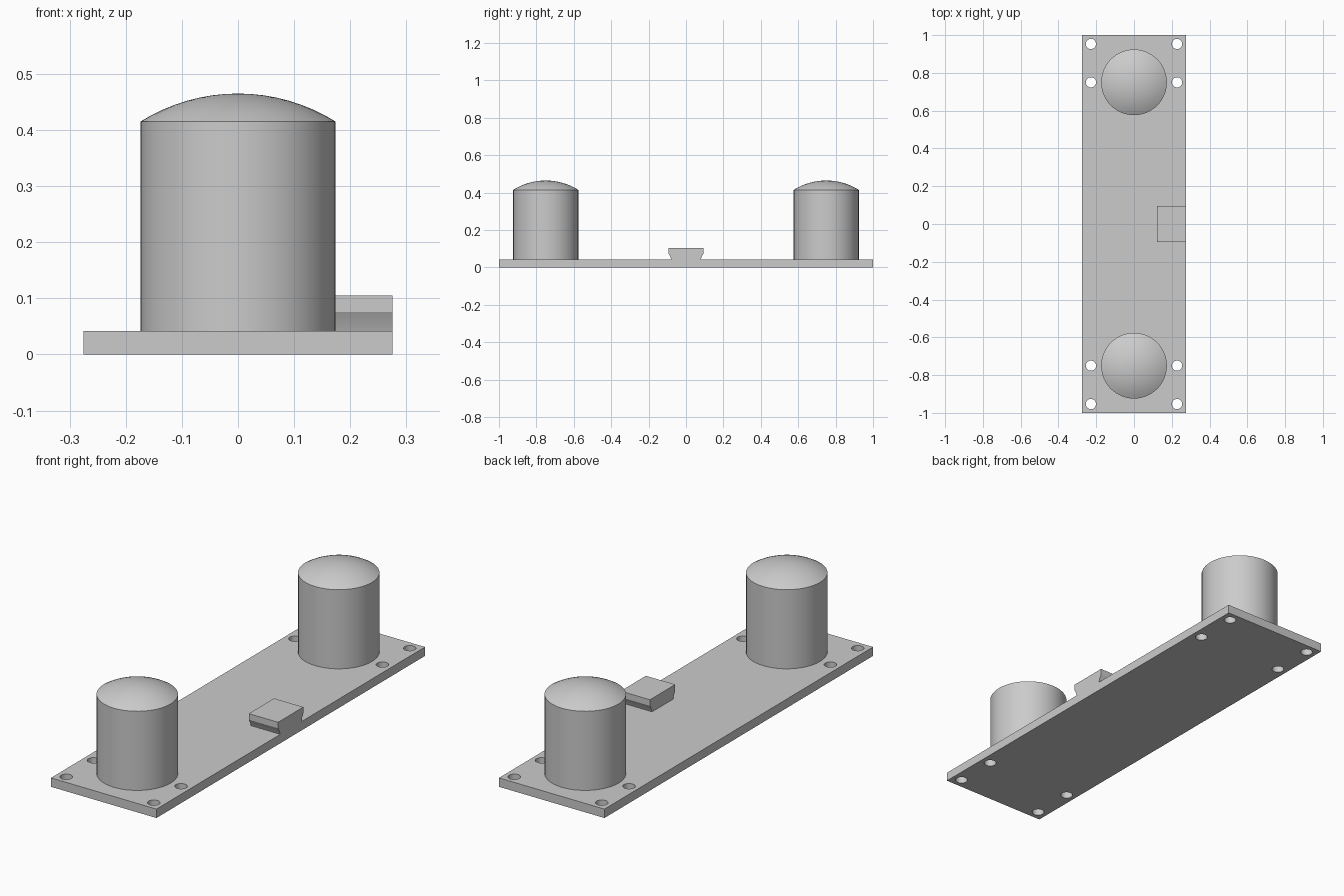
import bpy
import bmesh
from math import radians, cos, sin, asin

if "Cube" in bpy.data.objects:
    bpy.data.objects.remove(bpy.data.objects["Cube"])

PLATE_TOP = 0.042
HALF_WIDTH = 0.275

grey = bpy.data.materials.new("plain grey")
grey.use_nodes = True
grey.diffuse_color = (0.6, 0.6, 0.6, 1)
grey.node_tree.nodes["Principled BSDF"].inputs["Base Color"].default_value = (0.6, 0.6, 0.6, 1)


def finish(obj, name):
    obj.name = obj.data.name = name
    obj.data.materials.clear()
    obj.data.materials.append(grey)
    bpy.ops.object.select_all(action="DESELECT")
    obj.select_set(True)
    bpy.context.view_layer.objects.active = obj
    bpy.ops.object.shade_smooth_by_angle(angle=radians(25))


def mesh_object(bm, name):
    bmesh.ops.recalc_face_normals(bm, faces=bm.faces)
    mesh = bpy.data.meshes.new(name)
    bm.to_mesh(mesh)
    bm.free()
    obj = bpy.data.objects.new(name, mesh)
    bpy.context.collection.objects.link(obj)
    return obj


# Base plate with four mounting holes at each end
bpy.ops.mesh.primitive_cube_add(size=1, location=(0, 0, PLATE_TOP / 2))
plate = bpy.context.object
plate.scale = (2 * HALF_WIDTH, 2, PLATE_TOP)
bpy.ops.object.transform_apply(location=True, scale=True)

holes = bmesh.new()
for x in (-0.228, 0.228):
    for y in (-0.953, -0.75, 0.75, 0.953):
        ring = bmesh.ops.create_cone(holes, cap_ends=True, segments=32,
                                     radius1=0.027, radius2=0.027, depth=0.2)
        bmesh.ops.translate(holes, verts=ring["verts"], vec=(x, y, 0))
cutter = mesh_object(holes, "hole_cutter")
cutter.hide_render = True

cut = plate.modifiers.new("holes", "BOOLEAN")
cut.operation = "DIFFERENCE"
cut.solver = "EXACT"
cut.object = cutter
bpy.context.view_layer.objects.active = plate
bpy.ops.object.modifier_apply(modifier=cut.name)
bpy.data.objects.remove(cutter)
finish(plate, "base_plate")


# Domed cylinders, lathed from a wall and a spherical cap
def domed_cylinder(name, y, radius=0.174, shoulder=0.415, top=0.465):
    rise = top - shoulder
    sphere = (radius ** 2 + rise ** 2) / (2 * rise)
    sweep = asin(radius / sphere)
    steps = 8
    profile = [(0, PLATE_TOP), (radius, PLATE_TOP)]
    for i in range(steps + 1):
        a = sweep * (1 - i / steps)
        profile.append((sphere * sin(a), top - sphere * (1 - cos(a))))
    bm = bmesh.new()
    verts = [bm.verts.new((r, 0, z)) for r, z in profile]
    edges = [bm.edges.new(pair) for pair in zip(verts, verts[1:])]
    bmesh.ops.spin(bm, geom=verts + edges, cent=(0, 0, 0), axis=(0, 0, 1),
                   angle=radians(360), steps=48)
    bmesh.ops.remove_doubles(bm, verts=bm.verts, dist=0.0001)
    bmesh.ops.translate(bm, verts=bm.verts, vec=(0, y, 0))
    finish(mesh_object(bm, name), name)


domed_cylinder("front_sensor_can", -0.75)
domed_cylinder("back_sensor_can", 0.75)

# Connector: tapered section extruded inwards from the plate edge
half = [(0.078, PLATE_TOP), (0.083, 0.056), (0.094, 0.076), (0.094, 0.105)]
section = half + [(-y, z) for y, z in reversed(half)]
bm = bmesh.new()
face = bm.faces.new([bm.verts.new((HALF_WIDTH, y, z)) for y, z in section])
side = bmesh.ops.extrude_face_region(bm, geom=[face])["geom"]
bmesh.ops.translate(bm, vec=(0.122 - HALF_WIDTH, 0, 0),
                    verts=[v for v in side if isinstance(v, bmesh.types.BMVert)])
finish(mesh_object(bm, "edge_connector"), "edge_connector")
